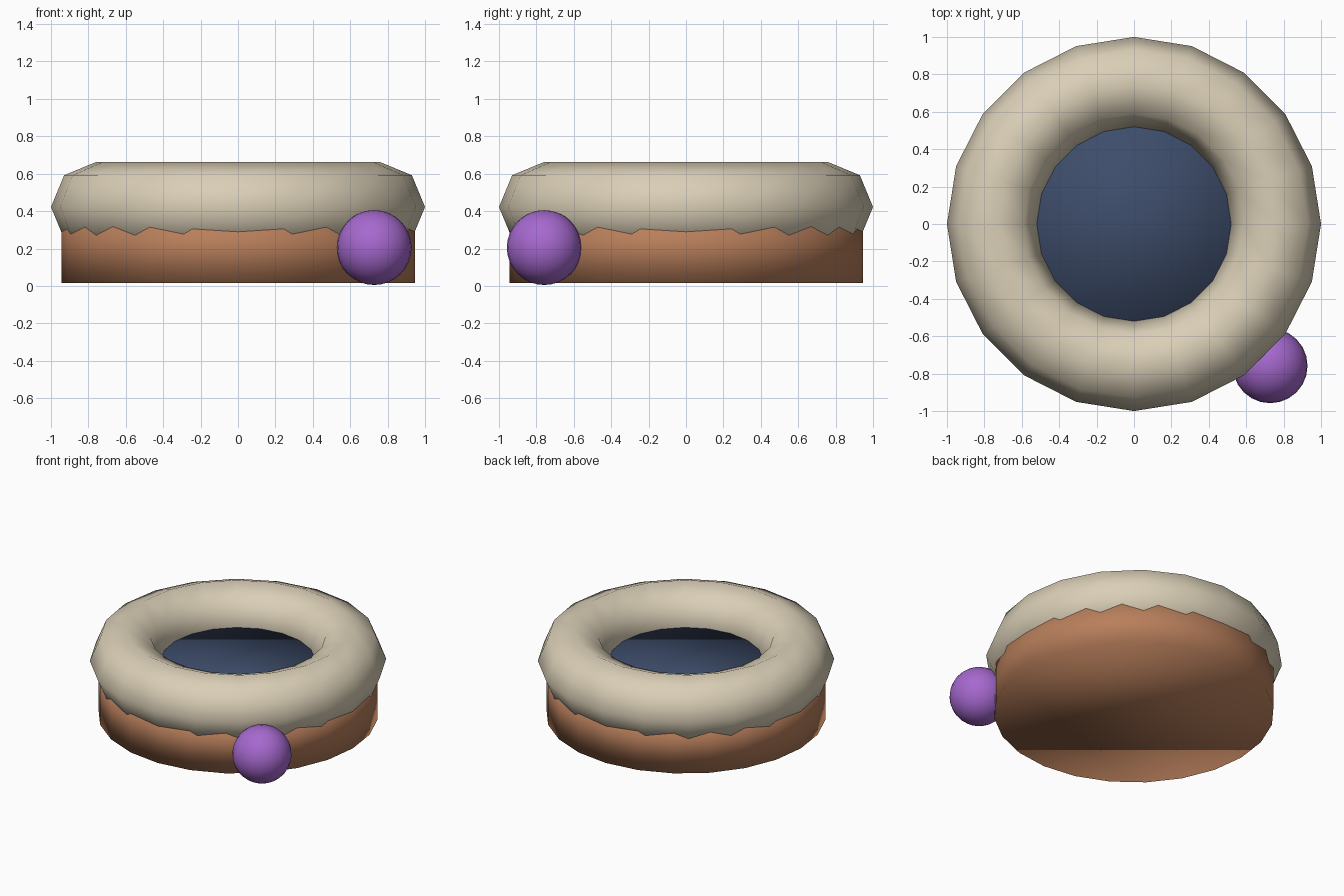
import bpy

cube = bpy.data.objects.get("Cube")
if cube:
    bpy.data.objects.remove(cube, do_unlink=True)


def material(name, colour):
    mat = bpy.data.materials.new(name)
    mat.use_nodes = True
    mat.diffuse_color = (*colour, 1)
    mat.node_tree.nodes["Principled BSDF"].inputs["Base Color"].default_value = (*colour, 1)
    return mat


def finish(name, mat):
    """Name and colour the newest object; its normals blend across every edge."""
    obj = bpy.context.object
    obj.name = obj.data.name = name
    obj.data.materials.append(mat)
    bpy.ops.object.shade_smooth()
    return obj


def drum(name, radius, bottom, top, mat):
    bpy.ops.mesh.primitive_cylinder_add(
        vertices=24, radius=radius, depth=top - bottom,
        location=(0, 0, (bottom + top) / 2))
    return finish(name, mat)


cream = material("cream", (0.70, 0.62, 0.47))
brown = material("warm brown", (0.48, 0.21, 0.105))
navy = material("navy blue", (0.047, 0.073, 0.145))
purple = material("purple", (0.38, 0.14, 0.62))

# Round base and the recessed floor in the middle of the ring
drum("base", 0.945, 0.015, 0.38, brown)
drum("centre_floor", 0.76, 0.2, 0.42, navy)

# Padded ring with an eight-sided section
bpy.ops.mesh.primitive_torus_add(
    major_segments=20, minor_segments=8,
    major_radius=0.76, minor_radius=0.24, location=(0, 0, 0.422))
finish("padded_ring", cream)

# Ball resting against the front left of the base
bpy.ops.mesh.primitive_uv_sphere_add(
    segments=24, ring_count=16, radius=0.2, location=(0.728, -0.758, 0.205))
finish("ball", purple)
